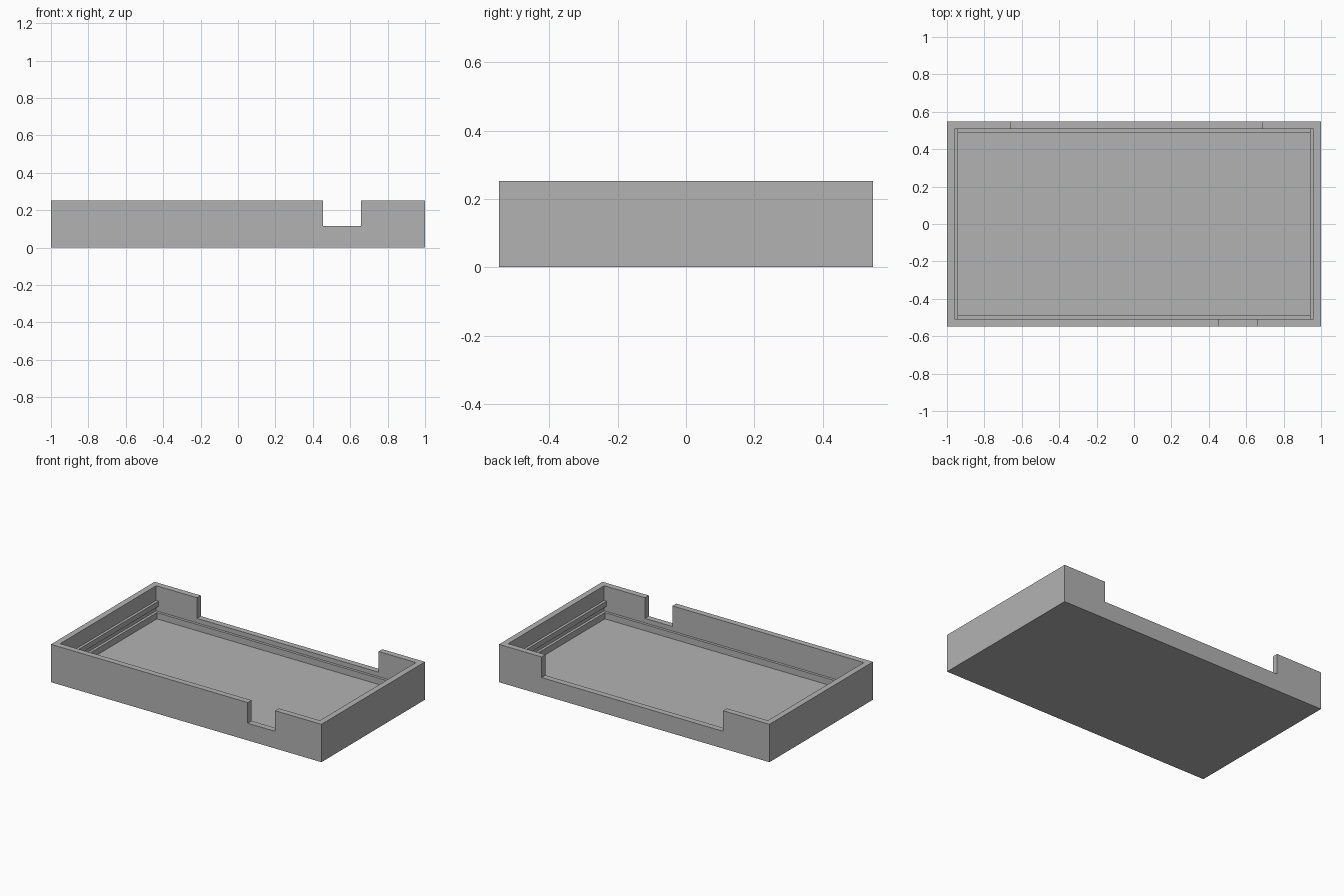
import bpy

cube = bpy.data.objects.get("Cube")
if cube:
    bpy.data.objects.remove(cube, do_unlink=True)

grey = bpy.data.materials.new("plain grey")
grey.use_nodes = True
grey.diffuse_color = (0.45, 0.45, 0.45, 1)
grey.node_tree.nodes["Principled BSDF"].inputs["Base Color"].default_value = (0.45, 0.45, 0.45, 1)

HALF_X, HALF_Y, HEIGHT = 1.0, 0.547, 0.253
WALL, LEDGE = 0.04, 0.018
FLOOR_Z, LEDGE_Z, NOTCH_Z = 0.043, 0.085, 0.115
IN_X, IN_Y = HALF_X - WALL, HALF_Y - WALL


def box(name, x, y, z):
    """Box spanning the given (low, high) ranges."""
    spans = (x, y, z)
    bpy.ops.mesh.primitive_cube_add(size=1, location=[(a + b) / 2 for a, b in spans])
    ob = bpy.context.object
    ob.name = name
    ob.scale = [b - a for a, b in spans]
    bpy.ops.object.transform_apply(location=False, rotation=False, scale=True)
    ob.data.materials.append(grey)
    return ob


def cut(target, x, y, z):
    """Subtract a box from the target and discard the cutter."""
    cutter = box("cutter", x, y, z)
    cutter.hide_render = True
    mod = target.modifiers.new("cut", 'BOOLEAN')
    mod.operation, mod.solver, mod.object = 'DIFFERENCE', 'EXACT', cutter
    bpy.context.view_layer.objects.active = target
    bpy.ops.object.modifier_apply(modifier=mod.name)
    bpy.data.objects.remove(cutter, do_unlink=True)


# Tray with a stepped cavity
tray = box("tray", (-HALF_X, HALF_X), (-HALF_Y, HALF_Y), (0, HEIGHT))
cut(tray, (-IN_X, IN_X), (-IN_Y, IN_Y), (LEDGE_Z, 1))
cut(tray, (LEDGE - IN_X, IN_X - LEDGE), (LEDGE - IN_Y, IN_Y - LEDGE), (FLOOR_Z, 1))

# Openings in the front and back walls
cut(tray, (0.455, 0.658), (-1, -IN_Y + 0.01), (NOTCH_Z, 1))
cut(tray, (-0.658, 0.685), (IN_Y - 0.01, 1), (NOTCH_Z, 1))

# Retaining rails along the two end walls
for side, name in ((-1, "right_rail"), (1, "left_rail")):
    span = sorted((side * (IN_X - LEDGE), side * (IN_X + 0.005)))
    box(name, span, (-IN_Y, IN_Y), (0.12, 0.155))
